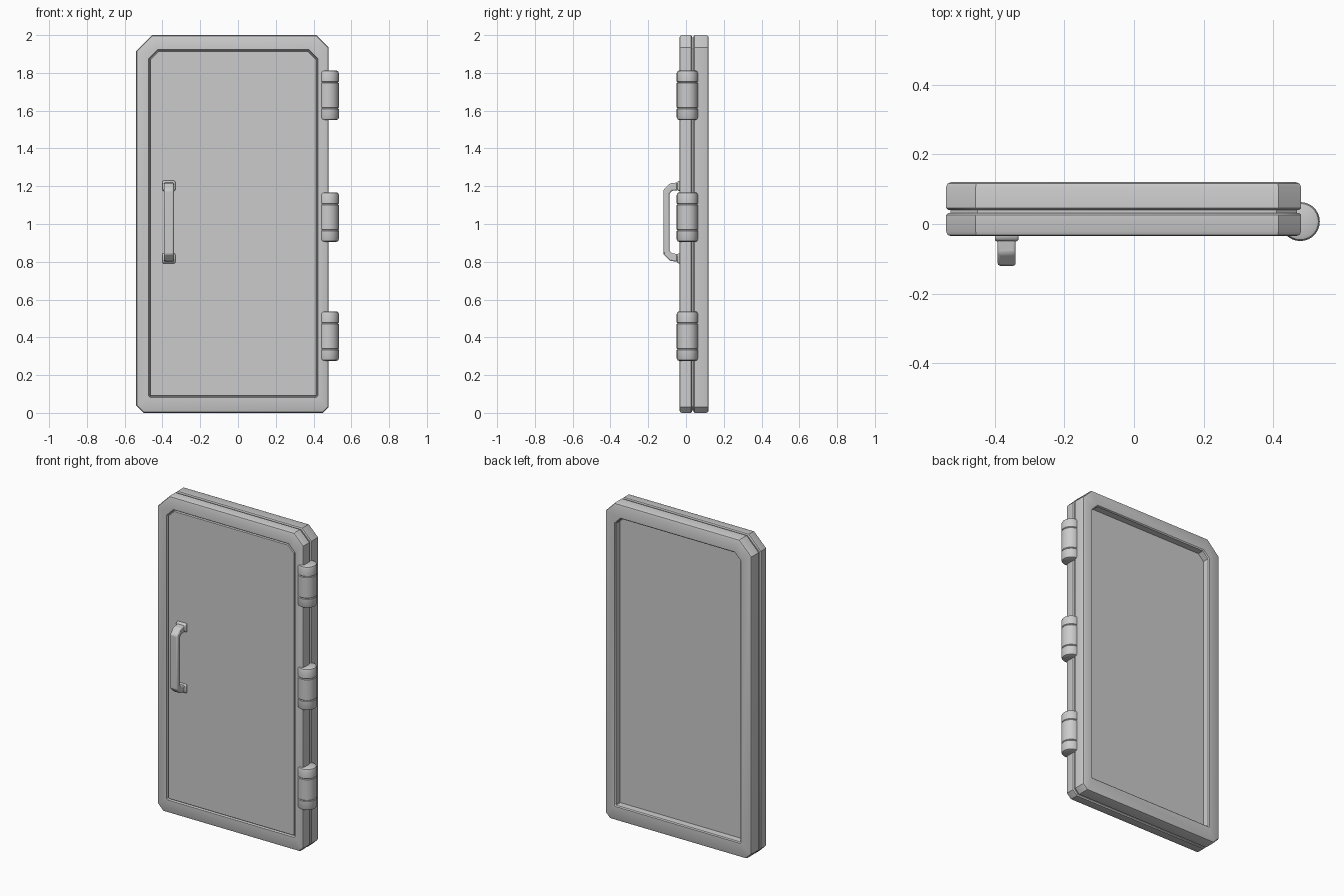
import bpy, bmesh, math

# Remove the default cube only
cube = bpy.data.objects.get("Cube")
if cube:
    bpy.data.objects.remove(cube, do_unlink=True)

# Single painted metal colour
metal = bpy.data.materials.new("light grey metal")
metal.use_nodes = True
GREY = (0.6, 0.6, 0.6, 1)
metal.diffuse_color = GREY
metal.node_tree.nodes["Principled BSDF"].inputs["Base Color"].default_value = GREY


def finish(name, bm, bevel=0, angle=35):
    """Turn a bmesh into a shaded, optionally bevelled object."""
    bmesh.ops.recalc_face_normals(bm, faces=bm.faces)
    mesh = bpy.data.meshes.new(name)
    bm.to_mesh(mesh)
    bm.free()
    mesh.materials.append(metal)
    obj = bpy.data.objects.new(name, mesh)
    bpy.context.collection.objects.link(obj)
    if bevel:
        mod = obj.modifiers.new("soft edges", 'BEVEL')
        mod.width = bevel
        mod.segments = 2
        mod.limit_method = 'ANGLE'
    bpy.ops.object.select_all(action='DESELECT')
    obj.select_set(True)
    bpy.context.view_layer.objects.active = obj
    bpy.ops.object.shade_smooth_by_angle(angle=math.radians(angle))
    return obj


def outline(box, cuts, inset=0):
    """Rectangle with four cut corners: bottom left, bottom right, top right, top left."""
    x0, x1, z0, z1 = box
    x0, x1, z0, z1 = x0 + inset, x1 - inset, z0 + inset, z1 - inset
    bl, br, tr, tl = [max(c - inset * 0.59, 0.003) for c in cuts]
    return [(x0 + bl, z0), (x1 - br, z0), (x1, z0 + br), (x1, z1 - tr),
            (x1 - tr, z1), (x0 + tl, z1), (x0, z1 - tl), (x0, z0 + bl)]


def loft(name, rings):
    """Skin a list of (outline, y) rings and cap both ends."""
    bm = bmesh.new()
    loops = [[bm.verts.new((x, y, z)) for x, z in pts] for pts, y in rings]
    for a, b in zip(loops, loops[1:]):
        for i in range(len(a)):
            j = (i + 1) % len(a)
            bm.faces.new((a[i], a[j], b[j], b[i]))
    bm.faces.new(loops[0])
    bm.faces.new(loops[-1])
    return finish(name, bm)


OUTER = (-0.54, 0.48, 0.0, 2.0)
OUTER_CUTS = (0.04, 0.03, 0.065, 0.085)
PANEL = (-0.47, 0.42, 0.085, 1.92)
PANEL_CUTS = (0.006, 0.006, 0.045, 0.045)


def outer(inset=0):
    return outline(OUTER, OUTER_CUTS, inset)


def panel(inset=0):
    return outline(PANEL, PANEL_CUTS, inset)


# Front leaf, with a thin groove around its panel
F, B = -0.035, 0.032
loft("front_leaf", [
    (panel(0.008), F + 0.002), (panel(0.005), F + 0.012), (panel(0.001), F + 0.012),
    (panel(-0.003), F), (outer(0.014), F), (outer(0.004), F + 0.004),
    (outer(), F + 0.014), (outer(), B - 0.006), (outer(0.006), B)])

# Core that closes the seam between leaf and frame
loft("seam_core", [(outer(0.012), B - 0.004), (outer(0.012), 0.046)])

# Rear frame with a recessed panel
F, B = 0.04, 0.12
loft("rear_frame", [
    (outer(0.006), F), (outer(), F + 0.006), (outer(), B - 0.014),
    (outer(0.004), B - 0.004), (outer(0.014), B), (panel(0.004), B),
    (panel(0.01), B - 0.006), (panel(0.012), B - 0.045)])


# Hinge knuckles: a turned barrel profile with two shallow grooves
def barrel(name, x, y, z0, z1, r):
    g, third = 0.004, (z1 - z0) * 0.24
    prof = [(r - 0.014, z0), (r - 0.004, z0 + 0.004), (r, z0 + 0.014)]
    for zc in (z0 + third, z1 - third):
        prof += [(r, zc - g), (r - g, zc), (r, zc + g)]
    prof += [(r, z1 - 0.014), (r - 0.004, z1 - 0.004), (r - 0.014, z1)]
    sides = 28
    bm = bmesh.new()
    loops = []
    for rad, z in prof:
        loops.append([bm.verts.new((x + rad * math.cos(k * math.tau / sides),
                                    y + rad * math.sin(k * math.tau / sides), z))
                      for k in range(sides)])
    for a, b in zip(loops, loops[1:]):
        for i in range(sides):
            j = (i + 1) % sides
            bm.faces.new((a[i], a[j], b[j], b[i]))
    bm.faces.new(loops[0])
    bm.faces.new(loops[-1])
    finish(name, bm)


for label, z0 in (("lower", 0.275), ("middle", 0.905), ("upper", 1.55)):
    barrel(label + "_hinge", 0.478, 0.007, z0, z0 + 0.263, 0.056)


# Pull handle: chamfered C shape, mirrored about its middle height
def prism(name, pts, x, half, bevel):
    bm = bmesh.new()
    face = bm.faces.new([bm.verts.new((x - half, y, z)) for y, z in pts])
    new = bmesh.ops.extrude_face_region(bm, geom=[face])["geom"]
    bmesh.ops.translate(bm, vec=(2 * half, 0, 0),
                        verts=[v for v in new if isinstance(v, bmesh.types.BMVert)])
    finish(name, bm, bevel)


HX, HZ = -0.366, 1.01
half_profile = [(-0.025, 0.212), (-0.085, 0.205), (-0.12, 0.17)]
inner_profile = [(-0.088, 0.15), (-0.075, 0.165), (-0.025, 0.172)]
top = [(y, HZ + d) for y, d in inner_profile[::-1]]
low = [(y, HZ - d) for y, d in inner_profile]
outer_low = [(y, HZ - d) for y, d in half_profile]
outer_top = [(y, HZ + d) for y, d in half_profile]
prism("handle_grip", outer_top + outer_low[::-1] + low[::-1] + top[::-1], HX, 0.026, 0.007)

# Flared feet where the handle meets the leaf
for label, s in (("upper", 1), ("lower", -1)):
    z = HZ + s * 0.192
    foot = [(-0.025, z - 0.027), (-0.04, z - 0.027), (-0.05, z - 0.018),
            (-0.05, z + 0.018), (-0.04, z + 0.027), (-0.025, z + 0.027)]
    prism(label + "_handle_foot", foot, HX, 0.034, 0.006)
